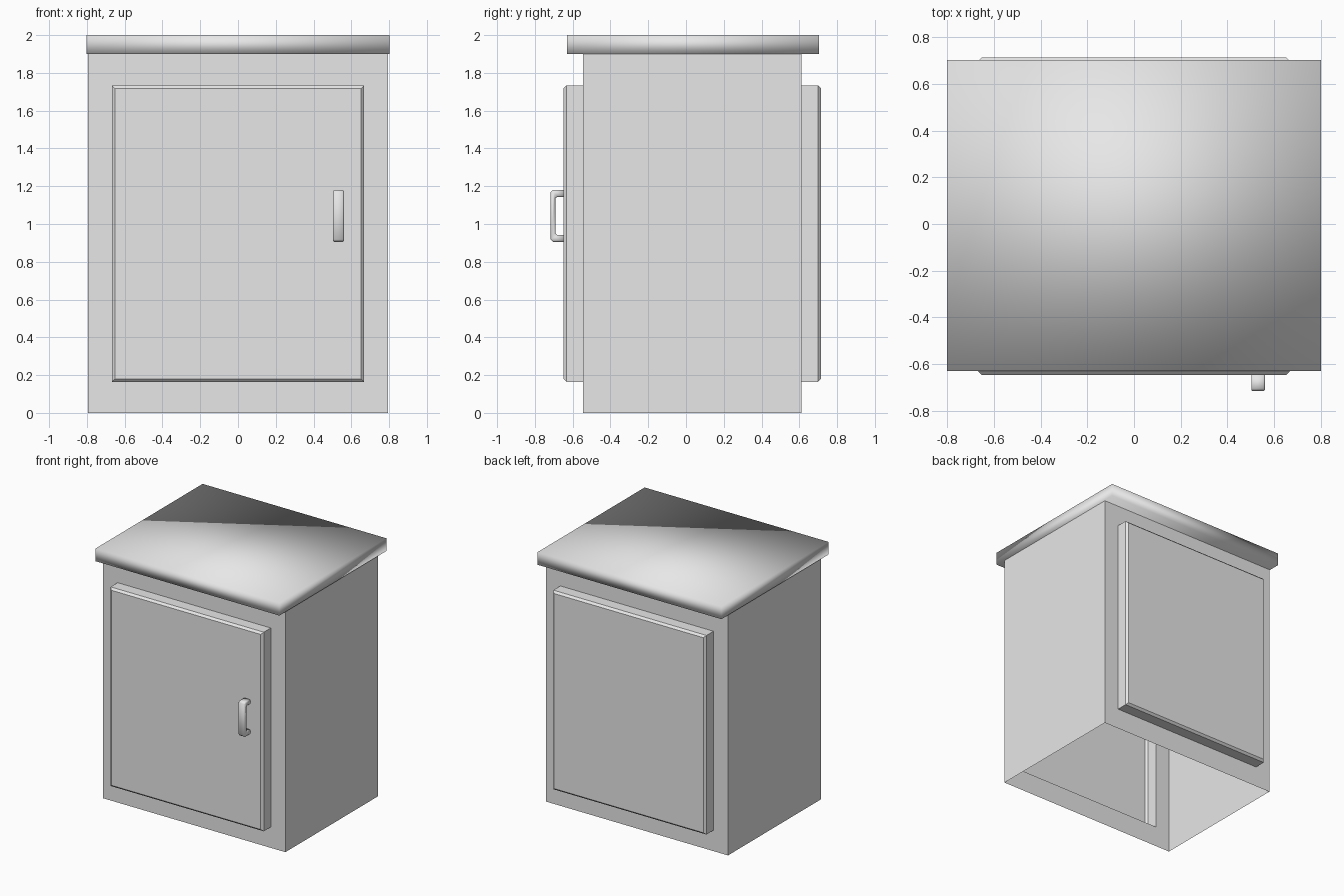
import bpy
import bmesh

default = bpy.data.objects.get("Cube")
if default:
    bpy.data.objects.remove(default, do_unlink=True)

# Single light grey paint
grey = bpy.data.materials.new("light_grey")
grey.use_nodes = True
color = (0.8, 0.8, 0.8, 1.0)
grey.diffuse_color = color
grey.node_tree.nodes["Principled BSDF"].inputs["Base Color"].default_value = color


def finish(name, bm, smooth=False):
    bmesh.ops.recalc_face_normals(bm, faces=bm.faces)
    mesh = bpy.data.meshes.new(name)
    bm.to_mesh(mesh)
    bm.free()
    mesh.materials.append(grey)
    for poly in mesh.polygons:
        poly.use_smooth = smooth
    obj = bpy.data.objects.new(name, mesh)
    bpy.context.collection.objects.link(obj)
    return obj


# Cabinet shell: rectangular rings lofted front to back, with raised hollow
# door panels on both ends; open underneath and under the lid
FRONT, BACK, DOOR_DEPTH, CHAMFER = -0.545, 0.612, 0.087, 0.016
BODY = (0.795, 0.0, 1.9)
DOOR = (0.668, 0.164, 1.734)
INNER = (DOOR[0] - CHAMFER, DOOR[1] + CHAMFER, DOOR[2] - CHAMFER)


def panel_rings(y, out):
    return [(y, BODY), (y, DOOR), (y + out * DOOR_DEPTH, DOOR),
            (y + out * (DOOR_DEPTH + CHAMFER), INNER)]


bm = bmesh.new()
rings = []
for y, (w, low, high) in panel_rings(FRONT, -1)[::-1] + panel_rings(BACK, 1):
    rings.append([bm.verts.new((x, y, z)) for x, z in
                  ((-w, low), (w, low), (w, high), (-w, high))])
middle = len(rings) // 2 - 1
for i, (a, b) in enumerate(zip(rings, rings[1:])):
    for k in range(4):
        if i == middle and k in (0, 2):
            continue
        n = (k + 1) % 4
        bm.faces.new((a[k], a[n], b[n], b[k]))
bm.faces.new(rings[0])
bm.faces.new(rings[-1][::-1])
finish("cabinet_shell", bm)

# Overhanging lid with soft shading across its edges
bm = bmesh.new()
bmesh.ops.create_cube(bm, size=1)
bmesh.ops.scale(bm, vec=(1.604, 1.334, 0.1), verts=bm.verts)
bmesh.ops.translate(bm, vec=(0, 0.037, 1.95), verts=bm.verts)
finish("lid", bm, smooth=True)

# Bracket handle: half outline in y and z, mirrored about its middle height
MID = 1.043
half = [(-0.717, 0.125), (-0.705, 0.137), (-0.645, 0.137),
        (-0.645, 0.1), (-0.682, 0.1), (-0.692, 0.092)]
outline = half + [(y, -z) for y, z in reversed(half)]
bm = bmesh.new()
face = bm.faces.new([bm.verts.new((0.503, y, MID + z)) for y, z in outline])
side = bmesh.ops.extrude_face_region(bm, geom=[face])
bmesh.ops.translate(bm, vec=(0.058, 0, 0),
                    verts=[v for v in side["geom"] if isinstance(v, bmesh.types.BMVert)])
# Round off the long edges of the grip
long_edges = [e for e in bm.edges
              if abs(e.verts[0].co.x - e.verts[1].co.x) < 0.001
              and abs(e.verts[0].co.y + 0.645) + abs(e.verts[1].co.y + 0.645) > 0.001]
bmesh.ops.bevel(bm, geom=long_edges, offset=0.006, segments=1, affect='EDGES')
finish("door_handle", bm, smooth=True)
